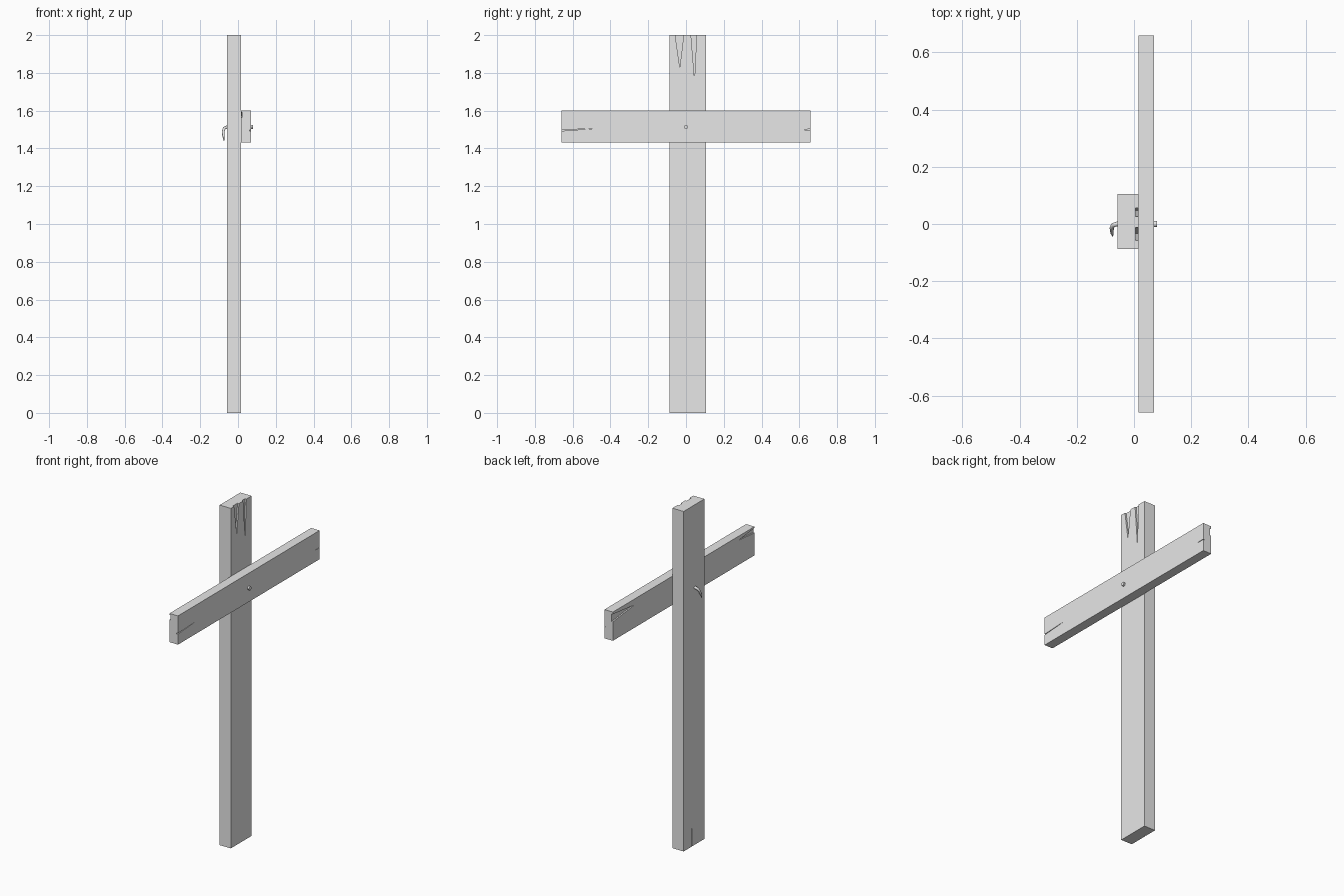
import bpy
import bmesh
from mathutils import Vector

cube = bpy.data.objects.get("Cube")
if cube:
    bpy.data.objects.remove(cube, do_unlink=True)

grey = bpy.data.materials.new("plain_grey")
grey.use_nodes = True
colour = (0.8, 0.8, 0.8, 1)
grey.diffuse_color = colour
grey.node_tree.nodes["Principled BSDF"].inputs["Base Color"].default_value = colour


def mesh_object(name, bm):
    bmesh.ops.recalc_face_normals(bm, faces=bm.faces)
    mesh = bpy.data.meshes.new(name)
    bm.to_mesh(mesh)
    bm.free()
    mesh.materials.append(grey)
    obj = bpy.data.objects.new(name, mesh)
    bpy.context.collection.objects.link(obj)
    return obj


def plank(name, low, high):
    low, high = Vector(low), Vector(high)
    bm = bmesh.new()
    bmesh.ops.create_cube(bm, size=1)
    for v in bm.verts:
        v.co = (low + high) / 2 + v.co * (high - low)
    return mesh_object(name, bm)


def split(board, x_from, x_to, outline):
    """Cut a crack with a (y, z) outline into the board between two x depths."""
    bm = bmesh.new()
    face = bm.faces.new([bm.verts.new((x_from, y, z)) for y, z in outline])
    new = bmesh.ops.extrude_face_region(bm, geom=[face])["geom"]
    for v in new:
        if isinstance(v, bmesh.types.BMVert):
            v.co.x = x_to
    cutter = mesh_object("crack_cutter", bm)
    cutter.hide_render = True
    mod = board.modifiers.new("crack", 'BOOLEAN')
    mod.operation = 'DIFFERENCE'
    mod.solver = 'EXACT'
    mod.object = cutter
    bpy.context.view_layer.objects.active = board
    bpy.ops.object.modifier_apply(modifier=mod.name)
    bpy.data.objects.remove(cutter, do_unlink=True)


# Upright post and crossbeam
back, joint, front = -0.058, 0.015, 0.07
post = plank("upright_post", (back, -0.088, 0), (joint, 0.105, 2))
beam = plank("crossbeam", (joint, -0.658, 1.431), (front, 0.658, 1.6))

# Splits at the top and foot of the post
split(post, joint - 0.009, joint + 0.02, [(-0.06, 2.02), (-0.033, 1.83), (-0.01, 2.02)])
split(post, joint - 0.009, joint + 0.02, [(0.025, 2.02), (0.045, 1.77), (0.057, 2.02)])
split(post, back - 0.02, back + 0.008, [(0.027, -0.02), (0.03, 0.14), (0.033, -0.02)])

# Splits at the ends of the crossbeam
split(beam, joint - 0.02, joint + 0.008, [(0.68, 1.59), (0.46, 1.565), (0.68, 1.54)])
split(beam, joint - 0.02, joint + 0.007, [(-0.68, 1.595), (-0.51, 1.575), (-0.68, 1.562)])
split(beam, front - 0.008, front + 0.02, [(-0.68, 1.497), (-0.475, 1.506), (-0.68, 1.491)])
split(beam, front - 0.008, front + 0.02, [(0.68, 1.503), (0.6, 1.5), (0.68, 1.497)])

# Nail shaft, hammered over and tapering behind the post
curve = bpy.data.curves.new("nail_shaft", 'CURVE')
curve.dimensions = '3D'
curve.bevel_depth = 0.008
curve.bevel_resolution = 2
curve.use_fill_caps = True
path = [(front, 0, 1.513), (-0.06, 0, 1.513), (-0.073, -0.004, 1.507),
        (-0.078, -0.015, 1.49), (-0.077, -0.03, 1.465), (-0.074, -0.044, 1.436)]
spline = curve.splines.new('POLY')
spline.points.add(len(path) - 1)
for i, (point, co) in enumerate(zip(spline.points, path)):
    point.co = (*co, 1)
    point.radius = (1, 1, 1, 0.95, 0.75, 0.1)[i]
curve.materials.append(grey)
shaft = bpy.data.objects.new("nail_shaft", curve)
bpy.context.collection.objects.link(shaft)

# Nail head on the crossbeam
bpy.ops.mesh.primitive_cylinder_add(vertices=12, radius=0.011, depth=0.012,
                                    location=(front + 0.004, 0, 1.513),
                                    rotation=(0, 1.5708, 0))
head = bpy.context.object
head.name = "nail_head"
head.data.materials.append(grey)
bpy.ops.object.shade_smooth_by_angle()
